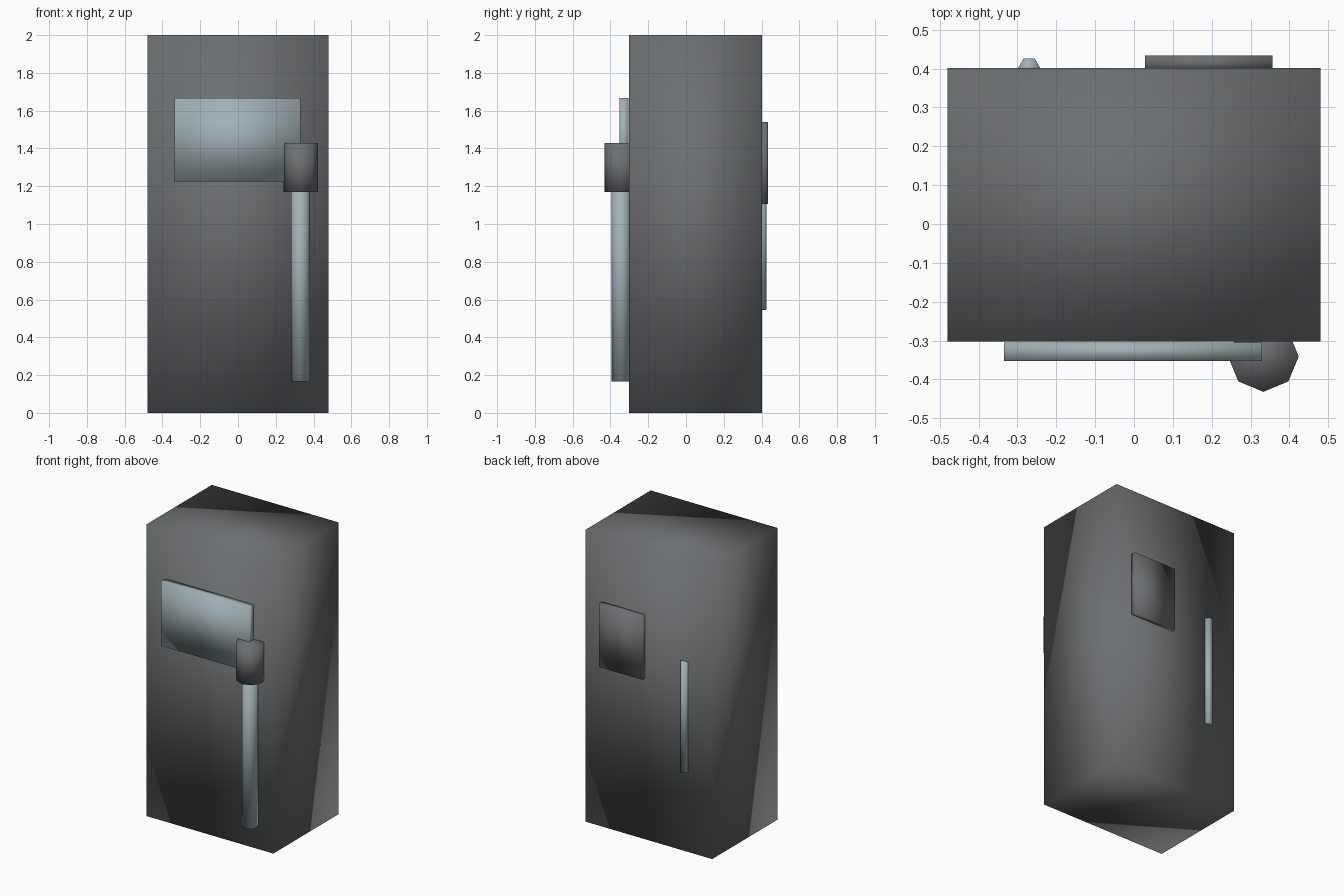
import bpy
import math

default = bpy.data.objects.get("Cube")
if default:
    bpy.data.objects.remove(default, do_unlink=True)


def make_material(name, rgb):
    mat = bpy.data.materials.new(name)
    mat.use_nodes = True
    colour = (*rgb, 1.0)
    mat.diffuse_color = colour
    mat.node_tree.nodes["Principled BSDF"].inputs["Base Color"].default_value = colour
    return mat


dark_grey = make_material("dark grey", (0.15, 0.16, 0.165))
pale_metal = make_material("pale blue grey", (0.36, 0.44, 0.46))


def finish(name, mat):
    obj = bpy.context.object
    obj.name = obj.data.name = name
    obj.data.materials.append(mat)
    # Soft shading runs across every edge, corners included
    bpy.ops.object.shade_smooth()
    return obj


def box(name, mat, x, y, z):
    """Box spanning the (min, max) ranges x, y and z."""
    spans = (x, y, z)
    bpy.ops.mesh.primitive_cube_add(size=1, location=[(a + b) / 2 for a, b in spans])
    bpy.context.object.scale = [b - a for a, b in spans]
    bpy.ops.object.transform_apply(location=False, rotation=False, scale=True)
    return finish(name, mat)


def post(name, mat, sides, radius, x, y, z, turn=0.0):
    """Upright prism spanning the (min, max) range z."""
    bpy.ops.mesh.primitive_cylinder_add(
        vertices=sides, radius=radius, depth=z[1] - z[0],
        location=(x, y, (z[0] + z[1]) / 2), rotation=(0, 0, turn))
    return finish(name, mat)


# Main block
box("body", dark_grey, (-0.48, 0.48), (-0.303, 0.402), (0, 2))

# Front: flat plate, and a pipe rising into a collar
box("front_plate", pale_metal, (-0.335, 0.33), (-0.353, -0.305), (1.225, 1.667))
post("front_pipe", pale_metal, 8, 0.051, 0.331, -0.343, (0.165, 1.3))
post("pipe_collar", dark_grey, 8, 0.091, 0.333, -0.341, (1.17, 1.43))

# Back: raised panel, and a half-sunk six-sided handle
box("back_panel", dark_grey, (0.028, 0.356), (0.395, 0.434), (1.105, 1.54))
post("back_handle", pale_metal, 6, 0.029, -0.27, 0.401, (0.545, 1.3), math.radians(30))
